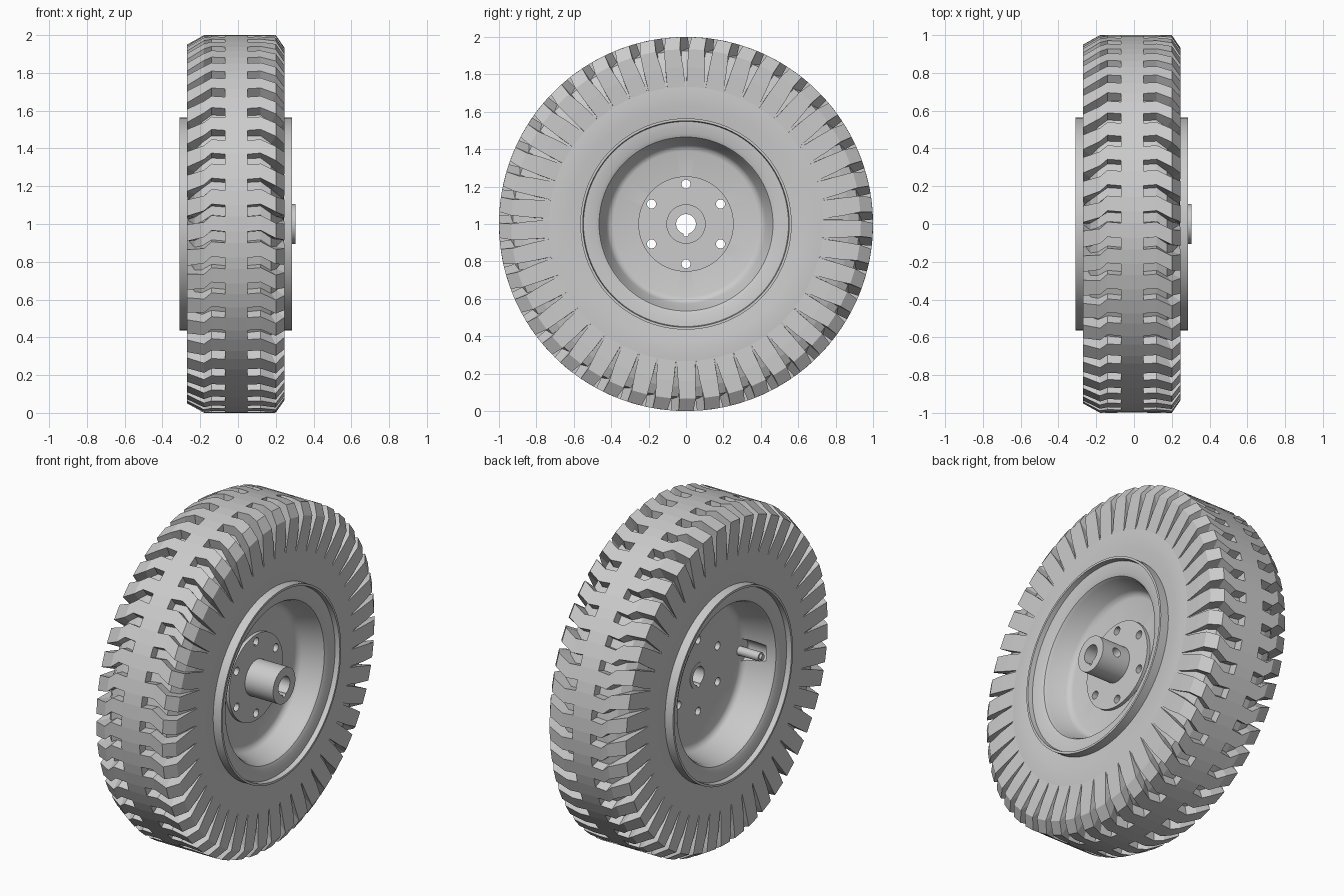
import bpy, bmesh, math
from math import sin, cos, pi
from mathutils import Matrix, Vector

cube = bpy.data.objects.get("Cube")
if cube:
    bpy.data.objects.remove(cube)

grey = bpy.data.materials.new("light grey")
grey.use_nodes = True
color = (0.6, 0.6, 0.6, 1)
grey.diffuse_color = color
grey.node_tree.nodes["Principled BSDF"].inputs["Base Color"].default_value = color


def polar(x, r, a):
    """Point around the axle, angle zero at the front and rising."""
    return Vector((x, -r * cos(a), 1 + r * sin(a)))


def finish(name, bm, smooth=None):
    bmesh.ops.remove_doubles(bm, verts=bm.verts, dist=0.0001)
    bmesh.ops.recalc_face_normals(bm, faces=bm.faces)
    mesh = bpy.data.meshes.new(name)
    bm.to_mesh(mesh)
    bm.free()
    mesh.materials.append(grey)
    ob = bpy.data.objects.new(name, mesh)
    bpy.context.collection.objects.link(ob)
    if smooth:
        shade(ob, smooth)
    return ob


def shade(ob, degrees):
    bpy.ops.object.select_all(action='DESELECT')
    ob.select_set(True)
    bpy.context.view_layer.objects.active = ob
    bpy.ops.object.shade_smooth_by_angle(angle=math.radians(degrees))


def revolve(name, profile, closed=True, segments=96, smooth=35):
    bm = bmesh.new()
    rings = [[bm.verts.new(polar(x, r, 2 * pi * i / segments))
              for i in range(segments)] for x, r in profile]
    pairs = list(zip(rings, rings[1:]))
    if closed:
        pairs.append((rings[-1], rings[0]))
    for a, b in pairs:
        for i in range(segments):
            j = (i + 1) % segments
            bm.faces.new((a[i], a[j], b[j], b[i]))
    return finish(name, bm, smooth)


def cylinder(name, center, radius, length, axis='X', smooth=None):
    bm = bmesh.new()
    turn = Matrix.Rotation(pi / 2, 4, 'Y' if axis == 'X' else 'X')
    bmesh.ops.create_cone(bm, cap_ends=True, segments=24, radius1=radius, radius2=radius,
                          depth=length, matrix=Matrix.Translation(center) @ turn)
    return finish(name, bm, smooth)


def cut(ob, cutters):
    bpy.context.view_layer.objects.active = ob
    for c in cutters:
        c.hide_render = True
        mod = ob.modifiers.new("cut", 'BOOLEAN')
        mod.operation, mod.solver, mod.object = 'DIFFERENCE', 'EXACT', c
        bpy.ops.object.modifier_apply(modifier=mod.name)


# Tread: chevron grooves that run from the centre band over each shoulder
PITCHES = 45
STEP = 2 * pi / PITCHES
# (top x, top r, floor x, floor r, groove offset, groove half width)
right_side = [(0.05, 1.0, 0.05, 0.945, 0.0, 0.03),
              (0.12, 1.0, 0.12, 0.94, 0.006, 0.03),
              (0.20, 1.0, 0.175, 0.925, -0.035, 0.03),
              (0.245, 0.935, 0.205, 0.87, -0.045, 0.024),
              (0.245, 0.84, 0.225, 0.81, -0.04, 0.013),
              (0.24, 0.73, 0.24, 0.73, -0.035, 0.004)]
left_side = [(-0.07, 1.0, -0.07, 0.945, 0.0, 0.03),
             (-0.14, 1.0, -0.14, 0.94, 0.006, 0.03),
             (-0.18, 1.0, -0.19, 0.925, -0.03, 0.03),
             (-0.27, 0.95, -0.23, 0.88, -0.05, 0.024),
             (-0.27, 0.84, -0.25, 0.81, -0.045, 0.013),
             (-0.265, 0.73, -0.265, 0.73, -0.04, 0.004)]
bm = bmesh.new()


def quad(*points):
    bm.faces.new([bm.verts.new(p) for p in points])


def edges(station, a):
    """Lug edges and groove floor edges for one station of one groove."""
    x, r, fx, fr, off, half = station
    lo, hi, nxt = a + off - half, a + off + half, a + off - half + STEP
    return (polar(x, r, lo), polar(x, r, hi), polar(x, r, nxt),
            polar(fx, fr, lo + half * 0.15), polar(fx, fr, hi - half * 0.15))


for k in range(PITCHES):
    a = (k + 0.5) * STEP
    for side in (right_side, left_side):
        rows = [edges(s, a) for s in side]
        quad(rows[0][0], rows[0][1], rows[0][4], rows[0][3])
        for p, q in zip(rows, rows[1:]):
            quad(p[1], p[2], q[2], q[1])
            quad(p[3], p[4], q[4], q[3])
            quad(p[0], p[3], q[3], q[0])
            quad(p[4], p[1], q[1], q[4])
    r0, l0 = edges(right_side[0], a), edges(left_side[0], a)
    for i in (0, 1):
        quad(r0[i], r0[i + 1], l0[i + 1], l0[i])
finish("tire_tread", bm)

# Sidewalls
revolve("right_sidewall", [(0.24, 0.735), (0.243, 0.69), (0.24, 0.63), (0.23, 0.55)], False)
revolve("left_sidewall", [(-0.265, 0.735), (-0.268, 0.69), (-0.265, 0.63), (-0.255, 0.55)], False)

# Wheel rim: deep dish on both sides with a raised lip
rim = revolve("wheel_rim", [
    (-0.08, 0.075), (-0.08, 0.39), (-0.087, 0.41), (-0.105, 0.425), (-0.25, 0.455),
    (-0.268, 0.465), (-0.277, 0.485), (-0.28, 0.548), (-0.31, 0.552), (-0.31, 0.565),
    (0.285, 0.565), (0.285, 0.552), (0.257, 0.548), (0.253, 0.485), (0.244, 0.465),
    (0.226, 0.455), (0.125, 0.425), (0.107, 0.41), (0.10, 0.39), (0.10, 0.075)])

# Hub with bolt flange
hub = revolve("hub", [(-0.083, 0.053), (-0.083, 0.076), (0.098, 0.076), (0.098, 0.255),
                      (0.12, 0.255), (0.12, 0.105), (0.305, 0.105), (0.305, 0.053)], segments=64)

bolts = [cylinder("bolt_cutter", polar(0, 0.213, pi / 2 + i * pi / 3), 0.024, 0.5)
         for i in range(6)]
pocket = cylinder("valve_pocket_cutter", (-0.15, -0.40, 1), 0.065, 0.13)
set_screw = cylinder("set_screw_cutter", (0.21, 0.09, 1), 0.027, 0.12, 'Y')
keyway = cylinder("keyway_cutter", (0.1, 0, 0.946), 0.014, 0.6)
cut(rim, bolts + [pocket])
cut(hub, bolts + [set_screw, keyway])
for c in bolts + [pocket, set_screw, keyway]:
    bpy.data.objects.remove(c)
shade(rim, 35)
shade(hub, 35)

# Valve stem inside the left dish
cylinder("valve_stem", (-0.145, -0.39, 1), 0.026, 0.15, smooth=35)
cylinder("valve_tip", (-0.225, -0.39, 1), 0.016, 0.02, smooth=35)
